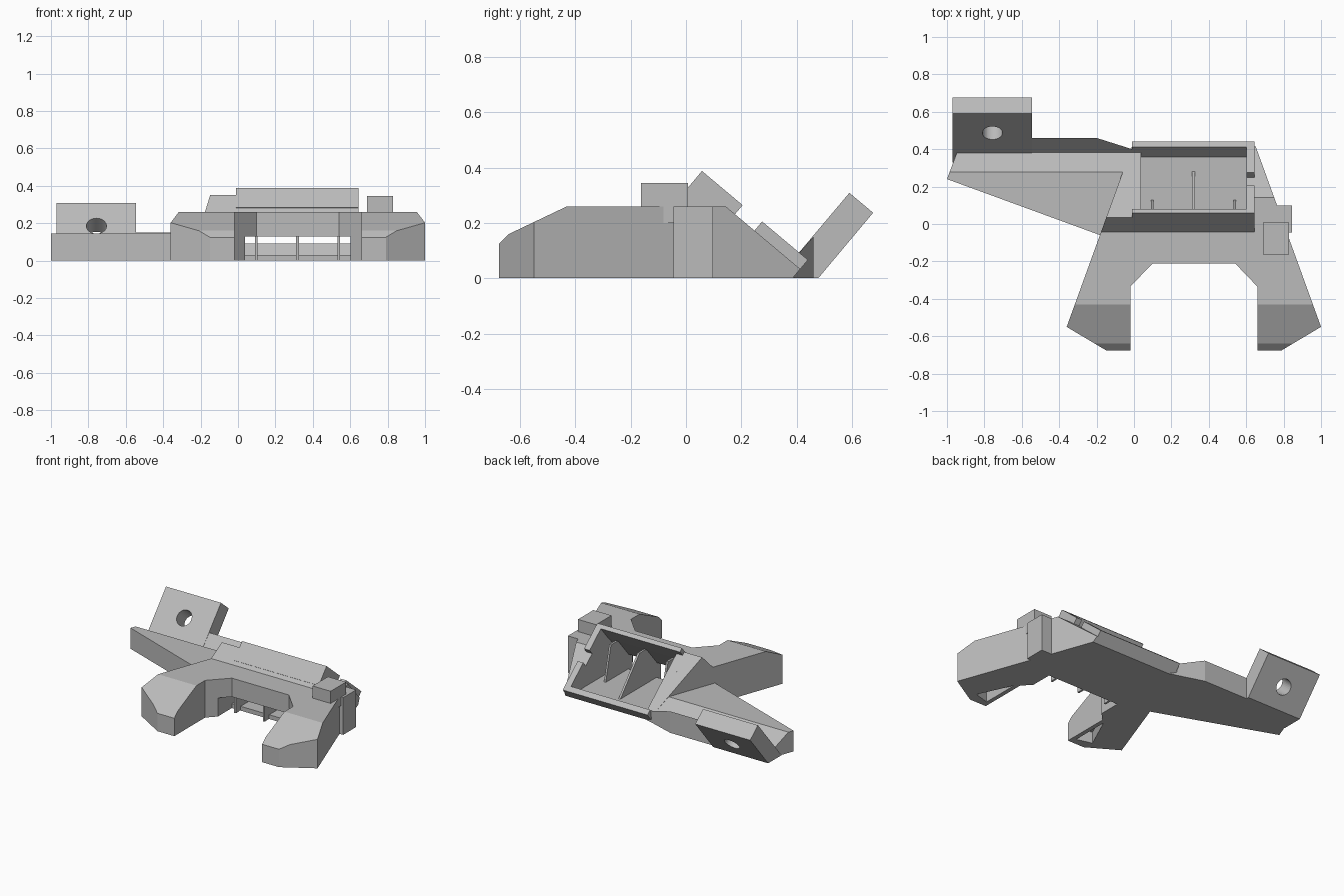
import bpy, bmesh, math
from mathutils import Vector

if "Cube" in bpy.data.objects:
    bpy.data.objects.remove(bpy.data.objects["Cube"])

grey = bpy.data.materials.new("plain grey")
grey.use_nodes = True
COLOUR = (0.5, 0.5, 0.5, 1)
grey.diffuse_color = COLOUR
grey.node_tree.nodes["Principled BSDF"].inputs["Base Color"].default_value = COLOUR

TILT = math.radians(40)


def tilt(s, n):
    """Side-profile point from distance down the slope and height above it."""
    return (s * math.cos(TILT) + n * math.sin(TILT),
            n * math.cos(TILT) - s * math.sin(TILT))


def prism(name, points, lo, hi, axis="x"):
    """Extrude a closed profile along x (y, z points) or z (x, y points)."""
    bm = bmesh.new()
    put = (lambda p, h: (h, *p)) if axis == "x" else (lambda p, h: (*p, h))
    face = bm.faces.new([bm.verts.new(put(p, lo)) for p in points])
    out = bmesh.ops.extrude_face_region(bm, geom=[face])
    shift = Vector((hi - lo, 0, 0) if axis == "x" else (0, 0, hi - lo))
    bmesh.ops.translate(bm, vec=shift,
                        verts=[v for v in out["geom"] if isinstance(v, bmesh.types.BMVert)])
    bmesh.ops.recalc_face_normals(bm, faces=bm.faces)
    mesh = bpy.data.meshes.new(name)
    bm.to_mesh(mesh)
    bm.free()
    mesh.materials.append(grey)
    obj = bpy.data.objects.new(name, mesh)
    bpy.context.collection.objects.link(obj)
    return obj


def slope_box(name, s0, s1, n0, n1, x0, x1):
    return prism(name, [tilt(s0, n0), tilt(s1, n0), tilt(s1, n1), tilt(s0, n1)], x0, x1)


def block(name, x0, x1, y0, y1, z0, z1):
    return prism(name, [(y0, z0), (y1, z0), (y1, z1), (y0, z1)], x0, x1)


def carve(obj, cutter, operation="DIFFERENCE"):
    mod = obj.modifiers.new("carve", "BOOLEAN")
    mod.object, mod.operation, mod.solver = cutter, operation, "EXACT"
    bpy.context.view_layer.objects.active = obj
    bpy.ops.object.modifier_apply(modifier=mod.name)


# Plan outline, mirrored about the middle of the two legs
MID = 0.32
half = [(0.645, 0.43), (1.0, -0.55), (0.79, -0.675), (0.66, -0.675), (0.66, -0.335), (0.54, -0.21)]
plan_points = half + [(2 * MID - x, y) for x, y in reversed(half)]
plan = prism("plan_cutter", plan_points, -0.1, 0.6, "z")

# Hollow tray with a flat floor and a low front window
cavity = prism("cavity_cutter", [
    (-0.45, -0.1), (-0.12, -0.1), (-0.12, 0.03), (0.36, 0.03), tilt(0.256, 0.45),
    tilt(-0.175, 0.45), (-0.125, 0.13), (-0.45, 0.13)], 0.037, 0.602)

# Main body: plan outline limited by the side profile
TOP = 0.291
back = [tilt(0.295, TOP), (0.385, 0)]
body = prism("body", [(-0.68, 0), (-0.675, 0.125), (-0.64, 0.16), (-0.43, 0.26),
                      (0.143, 0.26)] + back, -1.2, 1.2)
slab = prism("sloped_deck", [(-0.044, 0.1), (-0.044, 0.26), tilt(-0.2, TOP)] + back, -0.4, 0.645)
for part in (body, slab):
    carve(part, plan, "INTERSECT")
    carve(part, cavity)

# Pockets under the legs
for side in (-1, 1):
    tri = [(MID + side * x, y) for x, y in ((0.37, -0.63), (0.48, -0.6), (0.37, -0.36))]
    pocket = prism("pocket_cutter", tri, -0.1, 0.08, "z")
    carve(body, pocket)
    bpy.data.objects.remove(pocket)

# Raised tray rim: top strip, bottom lip and a left rail with a gap
LOW, HIGH = 0.25, 0.334
slope_box("rim_top", -0.205, -0.175, 0.2, HIGH, -0.01, 0.645)
slope_box("rim_bottom", 0.256, 0.295, LOW, HIGH, -0.01, 0.645)
slope_box("rim_rail_upper", -0.205, -0.013, LOW, HIGH, 0.602, 0.645)
slope_box("rim_rail_lower", 0.079, 0.295, LOW, HIGH, 0.602, 0.645)

# Thin ribs inside the tray
for name, x, reach in (("right", 0.097, 0.13), ("middle", 0.318, 0.29), ("left", 0.538, 0.13)):
    prism("rib_" + name, [(-0.17, 0.0), (-0.17, 0.15), (0.0, 0.27), (0.07, 0.27), (reach, 0.02)],
          x - 0.007, x + 0.007)

# Side arm with a sloped trough and back ridge
arm = prism("arm", [(-0.2, 0), (-0.2, 0.145), (0.277, 0.145), tilt(0.254, TOP),
                    (0.46, 0.15), (0.46, 0)], -1.2, 0.03)
arm_plan = prism("arm_cutter", [(-0.18, -0.06), (-1.0, 0.24), (-0.94, 0.4), (-0.94, 0.5),
                                (-0.58, 0.5), (-0.58, 0.46), (-0.2, 0.46), (-0.01, 0.4),
                                (0.03, 0.39), (0.03, 0.1)], -0.1, 0.5, "z")
carve(arm, arm_plan, "INTERSECT")
carve(arm, cavity)

# Tilted mounting plate with a round hole
plate = prism("mount_plate", [(0.33, 0), tilt(0.254, 0.616), tilt(0.366, 0.616), (0.478, 0)],
              -0.97, -0.545)
y, z = tilt(0.31, 0.455)
bpy.ops.mesh.primitive_cylinder_add(vertices=32, radius=0.054, depth=0.4, location=(-0.757, y, z),
                                    rotation=(math.radians(50), 0, 0))
hole = bpy.context.object
hole.data.materials.append(grey)
carve(plate, hole)
carve(arm, hole)

# Side clip and the small block above it
block("side_clip", 0.7, 0.845, -0.045, 0.098, 0, 0.26)
block("top_block", 0.69, 0.83, -0.162, 0.008, 0.2, 0.345)

for cutter in (plan, cavity, arm_plan, hole):
    bpy.data.objects.remove(cutter)
